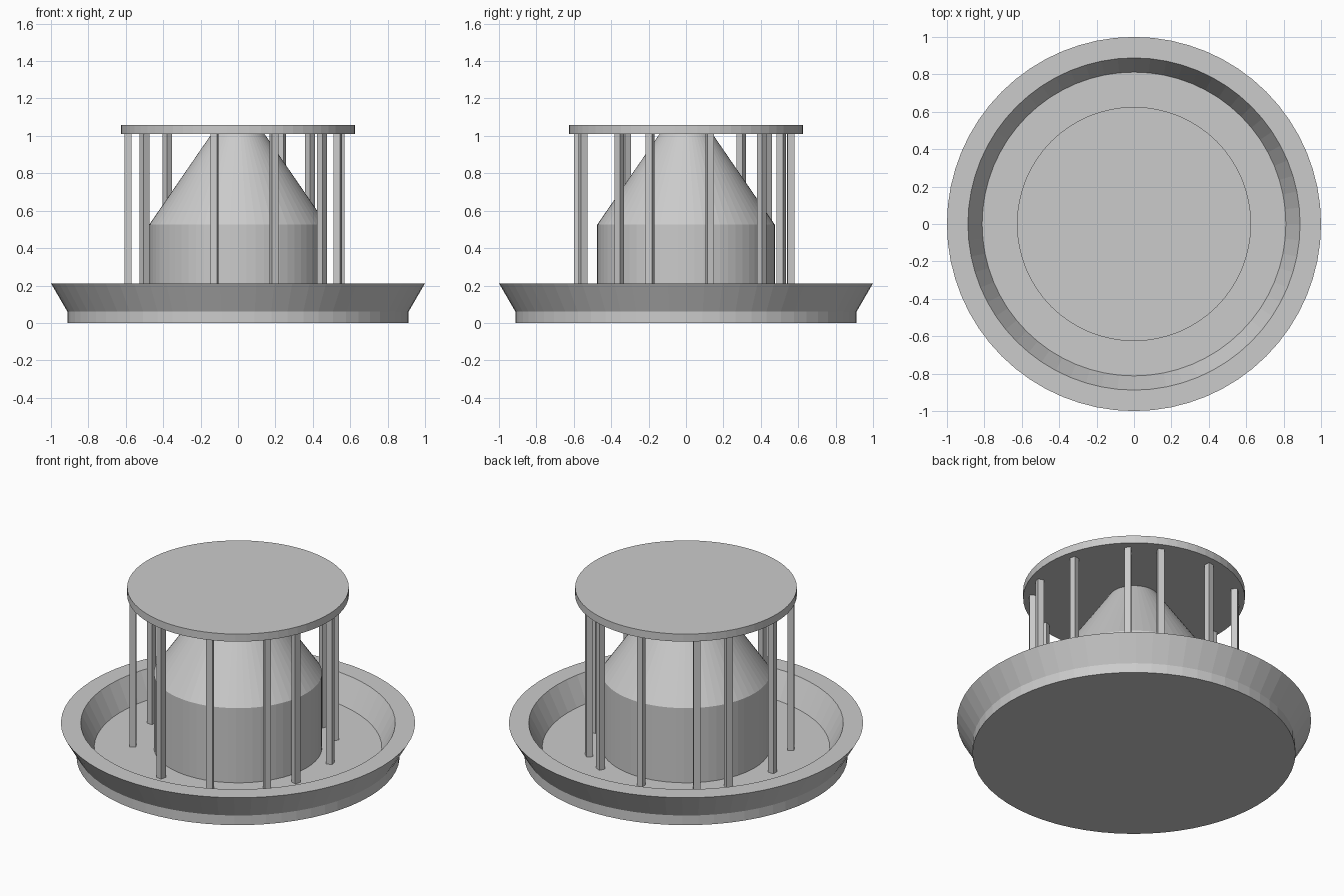
import bpy
import math
from mathutils import Matrix

if "Cube" in bpy.data.objects:
    bpy.data.objects.remove(bpy.data.objects["Cube"])

SIDES = 64


def make_object(name, verts, faces):
    mesh = bpy.data.meshes.new(name)
    mesh.from_pydata(verts, [], faces)
    mesh.update()
    obj = bpy.data.objects.new(name, mesh)
    bpy.context.collection.objects.link(obj)
    return obj


def lathe(name, profile, sides=SIDES):
    """Spin a (radius, z) profile, listed from bottom to top, and cap both ends."""
    verts, faces = [], []
    for r, z in profile:
        for i in range(sides):
            a = 2 * math.pi * i / sides
            verts.append((r * math.cos(a), r * math.sin(a), z))
    for k in range(len(profile) - 1):
        for i in range(sides):
            j = (i + 1) % sides
            faces.append((k * sides + i, k * sides + j,
                          (k + 1) * sides + j, (k + 1) * sides + i))
    last = (len(profile) - 1) * sides
    faces.append(tuple(reversed(range(sides))))
    faces.append(tuple(range(last, last + sides)))
    return make_object(name, verts, faces)


# flared tray with a flat rim and a sunken floor
lathe("tray", [(0.912, 0), (0.912, 0.06), (1.0, 0.212), (0.888, 0.212), (0.812, 0.06)])

# feed container: cylinder with a tapering shoulder up to the lid
lathe("container", [(0.475, 0.06), (0.475, 0.525), (0.142, 1.01)])

# round lid
lathe("lid", [(0.626, 1.01), (0.626, 1.057)])

# square bars between tray and lid, in four groups of three
CENTRE = (-0.013, -0.012)
BAR_RADIUS, HALF, Z0, Z1 = 0.576, 0.0185, 0.06, 1.01
BOX_FACES = [(3, 2, 1, 0), (4, 5, 6, 7), (0, 1, 5, 4),
             (1, 2, 6, 5), (2, 3, 7, 6), (3, 0, 4, 7)]
for group in range(4):
    for step in (-1, 0, 1):
        angle = math.radians(180 - 83 * group + 32.3 * step)
        verts = [(BAR_RADIUS + sx * HALF, sy * HALF, z) for z in (Z0, Z1)
                 for sx, sy in ((-1, -1), (1, -1), (1, 1), (-1, 1))]
        bar = make_object(f"bar_{group * 3 + step + 2}", verts, BOX_FACES)
        bar.data.transform(Matrix.Translation((*CENTRE, 0)) @ Matrix.Rotation(angle, 4, 'Z'))
